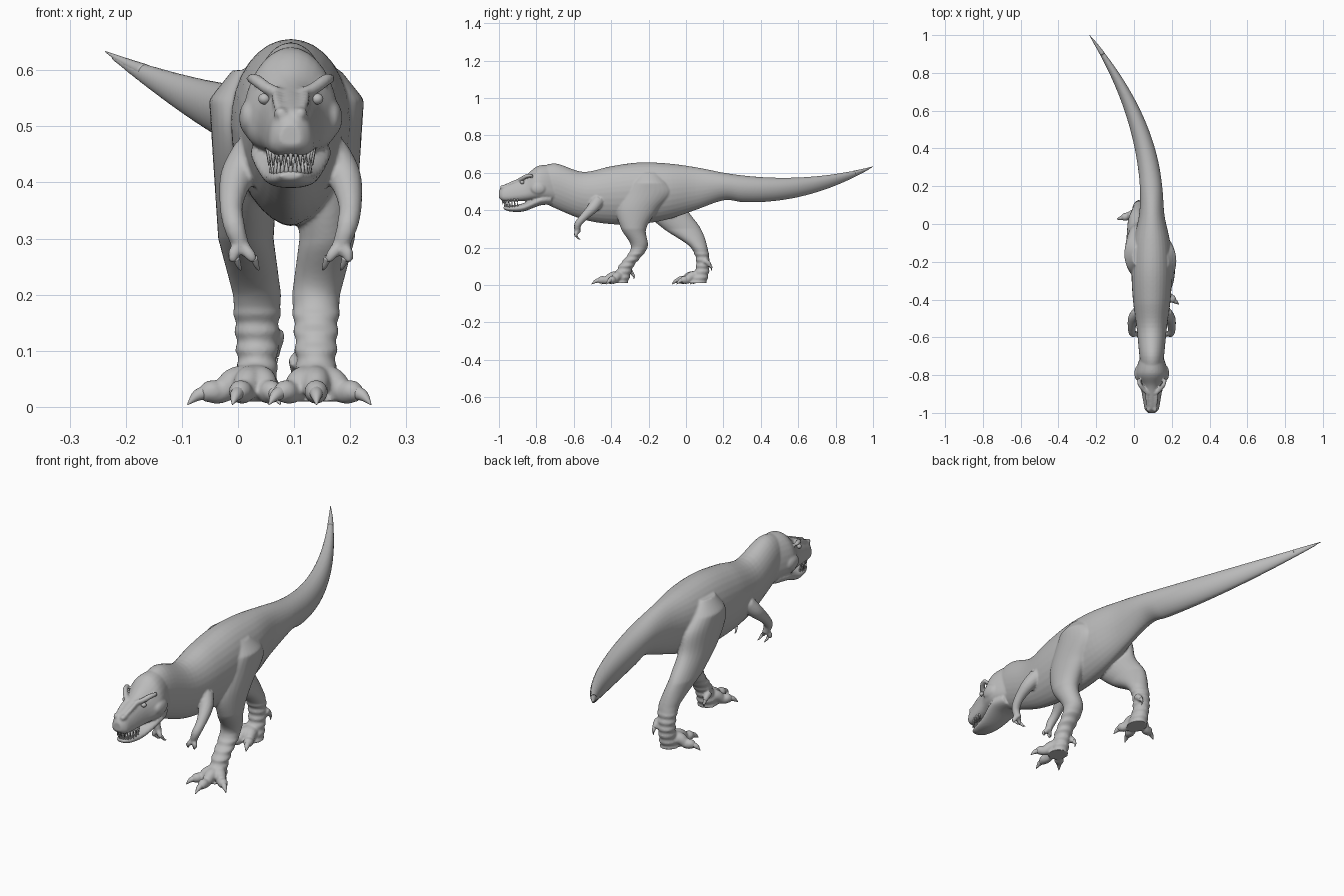
import bpy, bmesh, math
from mathutils import Vector

cube = bpy.data.objects.get("Cube")
if cube:
    bpy.data.objects.remove(cube)

SHADE = (.5, .5, .5, 1)
grey = bpy.data.materials.new("hide_grey")
grey.use_nodes = True
grey.diffuse_color = SHADE
grey.node_tree.nodes["Principled BSDF"].inputs["Base Color"].default_value = SHADE
MIDDLE = .094  # centre line of the head and chest


def spline(rows, steps=6):
    """Smooth interpolation through rows of numbers."""
    out = []
    for i in range(len(rows) - 1):
        before, start = rows[max(i - 1, 0)], rows[i]
        end, after = rows[i + 1], rows[min(i + 2, len(rows) - 1)]
        for k in range(steps):
            t = k / steps
            row = []
            for p, q, r, s in zip(before, start, end, after):
                cubic = 3 * (q - r) + s - p
                square = 2 * p - 5 * q + 4 * r - s
                row.append(q + t * (r - p + t * (square + t * cubic)) / 2)
            out.append(row)
    return out + [list(rows[-1])]


def skin_rings(bm, rings):
    """Close a stack of point rings into a capped surface."""
    loops = [[bm.verts.new(point) for point in ring] for ring in rings]
    count = len(loops[0])
    for lower, upper in zip(loops, loops[1:]):
        for i in range(count):
            j = (i + 1) % count
            bm.faces.new((lower[i], lower[j], upper[j], upper[i]))
    bm.faces.new(loops[0])
    bm.faces.new(loops[-1])


def circle(sides):
    turns = [math.tau * i / sides for i in range(sides)]
    return [(math.cos(turn), math.sin(turn)) for turn in turns]


def sweep(y):
    """Sideways position of the spine: straight, then curving into the tail."""
    along = max(0, (y - .1) / .9)
    return MIDDLE - .33 * along ** 2


def body_loft(bm, rows, keel, waist):
    """Rows: y, half width, bottom, top. A low keel value makes a boxy underside."""
    rings = []
    for y, wide, low, high in spline(rows):
        level = low + waist * (high - low)
        ring = []
        for c, s in circle(32):
            side = c if s >= 0 else math.copysign(abs(c) ** keel, c)
            reach = high - level if s >= 0 else level - low
            ring.append((sweep(y) + wide * side, y, level + reach * s))
        rings.append(ring)
    skin_rings(bm, rings)


def tail_row(y):
    """Tail section: the taper and the lift follow parabolas."""
    along = (y - .1) / .9
    taper = 1 - along ** 2
    high = .62 - .2 * along + .214 * along ** 2
    return y, .004 + .056 * taper, high - .006 - .144 * taper, high


def tube(bm, rows, sides=14, steps=5):
    """Rows: x, y, z, radius along a bent path."""
    points = spline(rows, steps)
    last = len(points) - 1
    rings = []
    for i, (x, y, z, radius) in enumerate(points):
        along = Vector(points[min(i + 1, last)][:3]) - Vector(points[max(i - 1, 0)][:3])
        turn = along.to_track_quat('Z', 'Y')
        rings.append([Vector((x, y, z)) + turn @ Vector((radius * c, radius * s, 0))
                      for c, s in circle(sides)])
    skin_rings(bm, rings)


def ball(bm, centre, size):
    made = bmesh.ops.create_uvsphere(bm, u_segments=20, v_segments=12, radius=1)["verts"]
    bmesh.ops.scale(bm, verts=made, vec=size)
    bmesh.ops.translate(bm, verts=made, vec=centre)


def leg(bm, side, spread, centres, depths):
    """Stack level slices from hip to sole; width and stance follow the height."""
    rows = [(max(.01, .6 - i / 10), y, depth) for i, (y, depth) in enumerate(zip(centres, depths))]
    rings = []
    for z, y, depth in spline(rows, 12):
        wide = min(.03 + .065 * z, .8 * (.63 - z))
        stance = spread + .02 * min(1, max(0, 10 * z - 2))
        if z < .17:  # folded skin at the ankle, spreading into the foot
            fold = .003 * math.sin(200 * z)
            wide += fold + max(0, .07 - z) / 6
            depth += fold
        rings.append([(MIDDLE + side * stance + wide * c, y + depth * s, z) for c, s in circle(28)])
    skin_rings(bm, rings)


def toe(hide, nail, heel, tip):
    """A knuckled toe with a claw reaching the tip."""
    start, end = Vector(heel), Vector(tip)

    def at(along, z, radius):
        x, y = start.lerp(end, along)
        return x, y, z, radius
    tube(hide, [at(0, .045, .032), at(.3, .045, .026), at(.5, .026, .02),
                at(.66, .027, .021), at(.8, .02, .012)])
    tube(nail, [at(.7, .027, .013), at(.86, .02, .01), at(1, .004, .001)])


def finish(name, bm):
    bmesh.ops.recalc_face_normals(bm, faces=bm.faces)
    for face in bm.faces:
        face.smooth = True
    mesh = bpy.data.meshes.new(name)
    bm.to_mesh(mesh)
    bm.free()
    mesh.materials.append(grey)
    made = bpy.data.objects.new(name, mesh)
    bpy.context.collection.objects.link(made)
    return made


skin, claws, teeth, eyes, tail_tip = (bmesh.new() for part in range(5))

# Neck, torso and tail
torso = [(-.8, .05, .46, .62), (-.7, .065, .41, .65), (-.55, .08, .35, .605), (-.4, .1, .325, .635),
         (-.25, .107, .325, .655), (-.1, .098, .35, .65), (.05, .067, .4, .63)]
tail = [tail_row(y / 10) for y in range(2, 10)]
body_loft(skin, torso + tail + [tail_row(.98)], keel=1.2, waist=.55)
tube(tail_tip, [(sweep(y), y, tail_row(y)[3] - thick, thick)
                for y, thick in ((.9, .013), (.95, .008), (1, .001))])

# Skull and lower jaw
body_loft(skin, [(-1, .02, .465, .505), (-.98, .037, .45, .53), (-.94, .045, .446, .55),
                 (-.86, .06, .45, .585), (-.79, .085, .455, .637), (-.7, .06, .45, .64)],
          keel=.55, waist=.3)
body_loft(skin, [(-.975, .02, .405, .42), (-.94, .037, .393, .424), (-.87, .053, .393, .437),
                 (-.78, .072, .425, .48), (-.72, .058, .43, .49)], keel=.8, waist=.5)

for side in (-1, 1):
    def out(distance, *rest):
        return (MIDDLE + side * distance, *rest)

    # Brow, snout ridge, nostril, cheek and eye
    tube(skin, [out(.018, -.9, .56, .008), out(.04, -.88, .567, .011),
                out(.063, -.85, .583, .011), out(.072, -.82, .585, .008)])
    tube(skin, [out(.02, -.965, .53, .008), out(.025, -.92, .55, .009), out(.025, -.88, .565, .008)])
    ball(skin, out(.017, -.975, .523), (.013, .02, .012))
    ball(skin, out(.074, -.79, .515), (.018, .04, .032))
    ball(eyes, out(.047, -.876, .549), (.011, .011, .01))

    # Arm with two clawed fingers
    tube(skin, [out(.07, -.47, .45, .036), out(.096, -.5, .41, .03), out(.106, -.55, .36, .021),
                out(.1, -.58, .32, .019), out(.086, -.578, .28, .014)])
    for spread in (.066, .098):
        tube(skin, [out(.088, -.58, .29, .012), out(spread + .006, -.59, .27, .01),
                    out(spread, -.585, .26, .007)])
        tube(claws, [out(spread, -.588, .266, .007), out(spread - .006, -.577, .25, .004),
                     out(spread - .009, -.565, .244, .001)])

# Left leg planted forward, right leg trailing
leg(skin, 1, .045, (-.2, -.2, -.26, -.28, -.25, -.32, -.355), (.05, .13, .11, .067, .044, .04, .045))
leg(skin, -1, .06, (-.17, -.15, -.11, -.02, .07, .09, .06), (.05, .13, .12, .1, .045, .036, .05))

# Toes fan out from the ball of each foot
for heel, tips in (((.138, -.345), ((.14, -.505), (.237, -.425), (.055, -.45))),
                   ((.03, .06), ((-.01, -.075), (-.09, .025), (.075, -.05)))):
    for tip in tips:
        toe(skin, claws, heel, tip)

# Dewclaws hang behind the feet
for x, y, z in ((.105, -.315, .085), (.068, .1, .13)):
    tube(skin, [(x, y, z, .016), (x, y + .02, z - .015, .013), (x, y + .03, z - .03, .009)])
    tube(claws, [(x, y + .028, z - .024, .009), (x, y + .037, z - .04, .005), (x, y + .034, z - .055, .001)])

# Teeth along both jaws
for i in range(15):
    bend = math.pi * (i / 14 - .5)
    across, ahead = math.sin(bend), math.cos(bend)
    length = .026 + .006 * (i % 2)
    for root, point, arch in ((.462, .462 - length, .04), (.412, .417 + length, .034)):
        x, y = MIDDLE + arch * across, -.9 - 2 * arch * ahead
        tube(teeth, [(x, y, root, .0055), (x, y, point, .001)], sides=8, steps=2)

# Fuse the skin into one smooth surface
hide = finish("body_skin", skin)
fuse = hide.modifiers.new("fuse", 'REMESH')
fuse.mode = 'VOXEL'
fuse.voxel_size = .005
fuse.use_smooth_shade = True
relax = hide.modifiers.new("relax", 'SMOOTH')
relax.factor = .5
relax.iterations = 4
for name, bm in (("claws", claws), ("teeth", teeth), ("eyes", eyes), ("tail_tip", tail_tip)):
    finish(name, bm)
